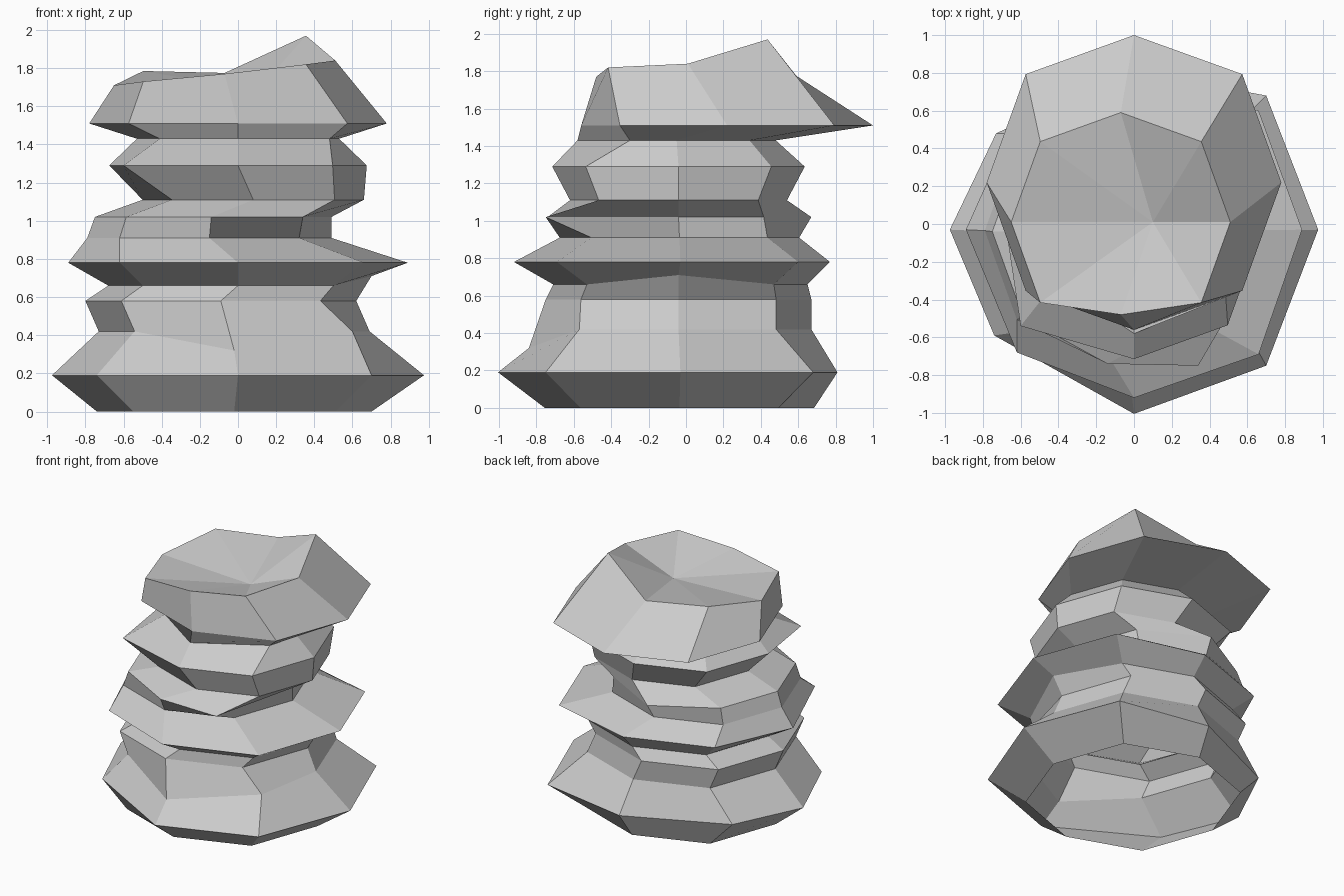
import bpy
import bmesh
from math import copysign

default_cube = bpy.data.objects.get("Cube")
if default_cube:
    bpy.data.objects.remove(default_cube, do_unlink=True)

# Unit octagon directions, counter-clockwise seen from above
DIAGONAL = 0.735
DIRECTIONS = {
    "left": (1, 0),
    "back_left": (DIAGONAL, DIAGONAL),
    "back": (0, 1),
    "back_right": (-DIAGONAL, DIAGONAL),
    "right": (-1, 0),
    "front_right": (-DIAGONAL, -DIAGONAL),
    "front": (0, -1),
    "front_left": (DIAGONAL, -DIAGONAL),
}


def make_material(name, value):
    material = bpy.data.materials.new(name)
    material.use_nodes = True
    colour = (value, value, value, 1)
    material.diffuse_color = colour
    shader = next(node for node in material.node_tree.nodes if node.type == "BSDF_PRINCIPLED")
    shader.inputs["Base Color"].default_value = colour
    return material


def add_ring(mesh, height, centre_x, centre_y, radius, **moved):
    """Add one octagon of vertices; moved corners replace x, y and optionally z."""
    ring = []
    for name, (dx, dy) in DIRECTIONS.items():
        point = [centre_x + radius * dx, centre_y + radius * dy, height]
        for axis, value in enumerate(moved.get(name, ())):
            point[axis] = value
        ring.append(mesh.verts.new(point))
    return ring


def bridge(mesh, lower, upper):
    """Join two neighbouring octagons with a band of faces."""
    for index in range(len(lower)):
        following = (index + 1) % len(lower)
        mesh.faces.new((lower[index], lower[following], upper[following], upper[index]))


mesh = bmesh.new()

# Wide foot of the stack, open underneath
rings = [
    add_ring(mesh, 0, -0.02, -0.035, 0.72),
    add_ring(mesh, 0.19, 0, -0.03, 0.975, back_left=(0.7, 0.68), back=(0, 0.81),
             back_right=(-0.73, 0.48), front_right=(-0.74, -0.59), front_left=(0.7, -0.75)),
    add_ring(mesh, 0.42, -0.02, -0.04, 0.71, front=(-0.02, -0.84, 0.32),
             front_left=(0.6, -0.57)),
    add_ring(mesh, 0.58, -0.09, -0.04, 0.71),
]

# Middle ledges
rings += [
    add_ring(mesh, 0.66, 0, -0.03, 0.68, left=(0.7, -0.04, 0.71)),
    add_ring(mesh, 0.78, 0, -0.03, 0.89, back_left=(0.66, 0.6), back=(0, 0.77),
             back_right=(-0.63, 0.55), front_right=(-0.62, -0.68), front_left=(0.66, -0.69)),
    add_ring(mesh, 0.91, -0.15, -0.035, 0.64),
    add_ring(mesh, 1.02, -0.13, -0.04, 0.62, back=(-0.14, 0.67), front=(-0.14, -0.74),
             front_left=(0.34, -0.75)),
]

# Narrow neck
rings += [
    add_ring(mesh, 1.11, 0.08, -0.04, 0.58),
    add_ring(mesh, 1.29, 0, -0.04, 0.675, front_right=(-0.6, -0.54)),
    add_ring(mesh, 1.43, 0, -0.05, 0.53, front_right=(-0.41, -0.3), front_left=(0.48, -0.3)),
]

# Overhanging cap with an uneven rim
rings.append(add_ring(mesh, 1.51, 0, 0.22, 0.78))
rim = add_ring(mesh, 1.77, -0.07, 0.01, 0.58, front=(-0.07, -0.48))
rim_heights = (1.84, 1.97, 1.775, 1.785, 1.71, 1.73, 1.77, 1.82)
for corner, height in zip(rim, rim_heights):
    corner.co.z = height
rings.append(rim)

for lower, upper in zip(rings, rings[1:]):
    bridge(mesh, lower, upper)

# Sunken top
hollow = mesh.verts.new((0.1, 0.01, 1.68))
for index, corner in enumerate(rim):
    mesh.faces.new((corner, rim[(index + 1) % len(rim)], hollow))

data = bpy.data.meshes.new("rock_stack")
mesh.to_mesh(data)
mesh.free()
data.materials.append(make_material("stone_grey", 0.6))
rock_stack = bpy.data.objects.new("rock_stack", data)
bpy.context.scene.collection.objects.link(rock_stack)
